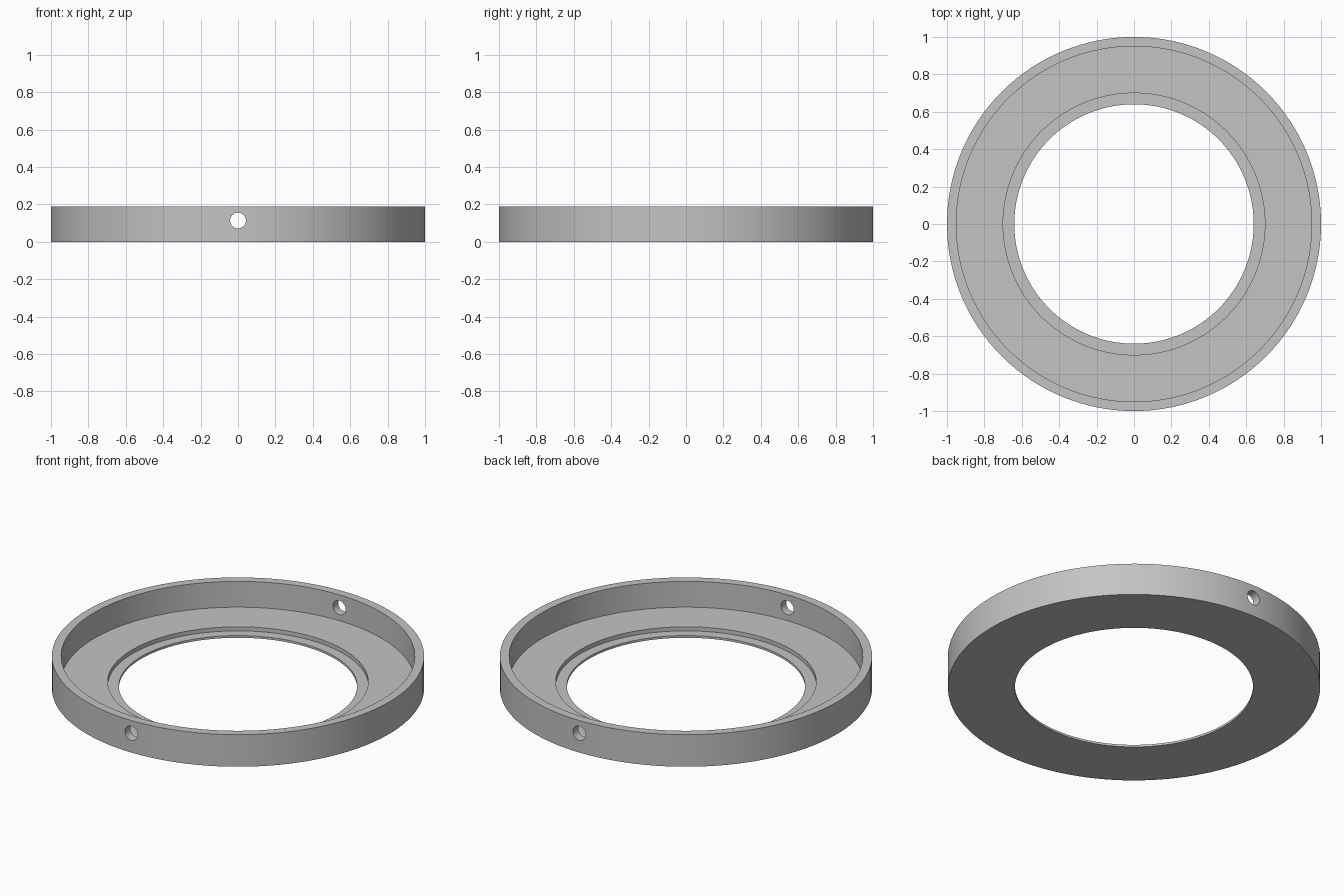
import bpy, bmesh, math

cube = bpy.data.objects.get("Cube")
if cube:
    bpy.data.objects.remove(cube, do_unlink=True)

SEGMENTS = 128
HOLE_RADIUS = 0.042
HOLE_HEIGHT = 0.114

grey = bpy.data.materials.new("plain grey")
grey.use_nodes = True
colour = (0.55, 0.55, 0.55, 1)
grey.diffuse_color = colour
grey.node_tree.nodes["Principled BSDF"].inputs["Base Color"].default_value = colour


def revolve(name, profile):
    """Turn a closed (radius, height) profile about the z axis."""
    bm = bmesh.new()
    verts = [bm.verts.new((r, 0, z)) for r, z in profile]
    edges = [bm.edges.new((v, verts[(i + 1) % len(verts)])) for i, v in enumerate(verts)]
    bmesh.ops.spin(bm, geom=verts + edges, cent=(0, 0, 0), axis=(0, 0, 1),
                   angle=math.tau, steps=SEGMENTS)
    bmesh.ops.remove_doubles(bm, verts=bm.verts, dist=0.0001)
    bmesh.ops.recalc_face_normals(bm, faces=bm.faces)
    mesh = bpy.data.meshes.new(name)
    bm.to_mesh(mesh)
    bm.free()
    obj = bpy.data.objects.new(name, mesh)
    bpy.context.collection.objects.link(obj)
    mesh.materials.append(grey)
    return obj


# Ring with a raised outer wall, a flat floor and a stepped inner lip
ring = revolve("flanged_ring", [
    (0.64, 0), (1, 0), (1, 0.19), (0.95, 0.19),
    (0.95, 0.037), (0.70, 0.037), (0.70, 0.013), (0.64, 0.013),
])

# Cross-drilled hole through the front and back walls
bpy.ops.mesh.primitive_cylinder_add(vertices=48, radius=HOLE_RADIUS, depth=2.4,
                                    location=(0, 0, HOLE_HEIGHT),
                                    rotation=(math.pi / 2, 0, 0))
drill = bpy.context.object
drill.name = "hole_cutter"
drill.data.materials.append(grey)

cut = ring.modifiers.new("wall holes", 'BOOLEAN')
cut.operation = 'DIFFERENCE'
cut.solver = 'EXACT'
cut.object = drill

bpy.ops.object.select_all(action='DESELECT')
ring.select_set(True)
bpy.context.view_layer.objects.active = ring
bpy.ops.object.modifier_apply(modifier=cut.name)
bpy.data.objects.remove(drill, do_unlink=True)
bpy.ops.object.shade_smooth_by_angle(angle=math.radians(30))
